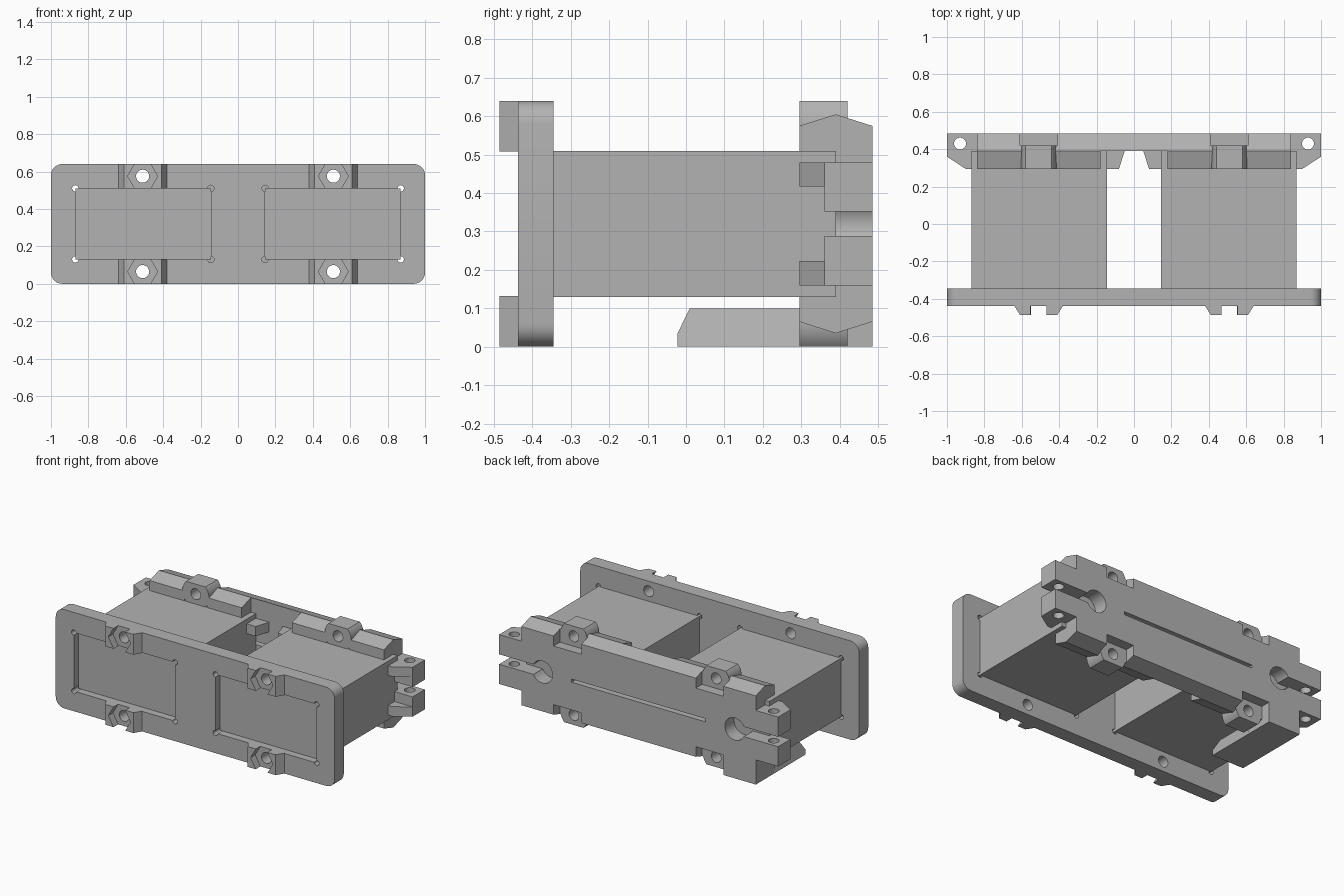
import bpy, bmesh, math

cube = bpy.data.objects.get("Cube")
if cube:
    bpy.data.objects.remove(cube, do_unlink=True)

grey = bpy.data.materials.new("plain_grey")
grey.use_nodes = True
grey.diffuse_color = (0.45, 0.45, 0.45, 1)
grey.node_tree.nodes["Principled BSDF"].inputs["Base Color"].default_value = (0.45, 0.45, 0.45, 1)

HEIGHT = 0.64
BOLT_X, BOLT_Z = 0.51, 0.575
SIDES = [(1, "left"), (-1, "right")]
LEVELS = [(1, "upper"), (-1, "lower")]


def prism(name, pts, axis, lo, hi, sx=1, sz=1):
    """Extrude a 2D outline along an axis, mirrored in x or about mid height."""
    place = {"x": lambda a, b, t: (t, a, b),
             "y": lambda a, b, t: (a, t, b),
             "z": lambda a, b, t: (a, b, t)}[axis]
    bm = bmesh.new()
    rings = []
    for t in (lo, hi):
        ring = []
        for a, b in pts:
            x, y, z = place(a, b, t)
            ring.append(bm.verts.new((sx * x, y, z if sz > 0 else HEIGHT - z)))
        rings.append(ring)
        bm.faces.new(ring)
    n = len(pts)
    for i in range(n):
        j = (i + 1) % n
        bm.faces.new((rings[0][i], rings[0][j], rings[1][j], rings[1][i]))
    bmesh.ops.recalc_face_normals(bm, faces=bm.faces)
    mesh = bpy.data.meshes.new(name)
    bm.to_mesh(mesh)
    bm.free()
    mesh.materials.append(grey)
    obj = bpy.data.objects.new(name, mesh)
    bpy.context.scene.collection.objects.link(obj)
    return obj


def box(name, x0, x1, y0, y1, z0, z1, sx=1, sz=1):
    return prism(name, [(x0, y0), (x1, y0), (x1, y1), (x0, y1)], "z", z0, z1, sx, sz)


def circle(cx, cy, r, n=32):
    return [(cx + r * math.cos(math.tau * i / n), cy + r * math.sin(math.tau * i / n))
            for i in range(n)]


def cut(obj, cutters):
    """Subtract the cutters, bake the result and remove them."""
    for c in cutters:
        c.hide_render = True
        m = obj.modifiers.new("cut", "BOOLEAN")
        m.operation, m.solver, m.object = "DIFFERENCE", "EXACT", c
    bpy.context.view_layer.update()
    graph = bpy.context.evaluated_depsgraph_get()
    baked = bpy.data.meshes.new_from_object(obj.evaluated_get(graph))
    obj.modifiers.clear()
    obj.data = baked
    for c in cutters:
        bpy.data.objects.remove(c, do_unlink=True)


def smooth(obj):
    obj.data.shade_smooth()
    obj.data.set_sharp_from_angle(angle=math.radians(30))


def bolt_bores(y0, y1):
    return [prism("bore", circle(BOLT_X, BOLT_Z, 0.035), "y", y0, y1, sx, sz)
            for sx, _ in SIDES for sz, _ in LEVELS]


# Front plate with rounded corners, block windows and corner reliefs
R = 0.06
outline = []
for k, (cx, cz) in enumerate([(1 - R, HEIGHT - R), (R - 1, HEIGHT - R), (R - 1, R), (1 - R, R)]):
    for i in range(9):
        a = (k + i / 8) * math.pi / 2
        outline.append((cx + R * math.cos(a), cz + R * math.sin(a)))
front_plate = prism("front_plate", outline, "y", -0.438, -0.345)
cutters = bolt_bores(-0.6, -0.2)
for sx, _ in SIDES:
    cutters.append(box("window", 0.145, 0.87, -0.6, -0.39, 0.13, 0.51, sx))
    for sz, _ in LEVELS:
        for x in (0.145, 0.87):
            cutters.append(prism("relief", circle(x, 0.51, 0.017, 16), "y", -0.6, -0.2, sx, sz))
cut(front_plate, cutters)
smooth(front_plate)

# Rear plate with roofed edges, keyholes, centre slot and bolt recesses
rear_plate = prism("rear_plate", [(0.39, 0.035), (0.39, 0.605), (0.485, 0.575), (0.485, 0.065)],
                   "x", -0.84, 0.84)
slot = box("slot", -0.48, 0.48, 0.3, 0.6, 0.31, 0.33)
cutters = bolt_bores(0.2, 0.6) + [slot]
for sx, _ in SIDES:
    cutters.append(prism("keyhole", circle(0.69, 0.32, 0.072), "y", 0.3, 0.6, sx))
    cutters.append(box("key_slot", 0.69, 0.9, 0.3, 0.6, 0.288, 0.352, sx))
    for sz, _ in LEVELS:
        cutters.append(box("recess", 0.41, 0.61, 0.42, 0.6, 0.51, 0.7, sx, sz))
cut(rear_plate, cutters)
smooth(rear_plate)

for sx, side in SIDES:
    # Long blocks joining the two plates
    box(side + "_block", 0.145, 0.87, -0.39, 0.39, 0.13, 0.51, sx)

    for sz, level in LEVELS:
        tag = side + "_" + level

        # Front nut holder with hexagonal pocket
        holder = prism(tag + "_nut_holder",
                       [(BOLT_X - 0.13, -0.438), (BOLT_X - 0.1, -0.486),
                        (BOLT_X + 0.1, -0.486), (BOLT_X + 0.13, -0.438)],
                       "z", 0.508, HEIGHT, sx, sz)
        cut(holder, [prism("hexagon", circle(BOLT_X, BOLT_Z, 0.08, 6), "y", -0.6, -0.4, sx, sz)])

        # Sloped rail gripping the block on either side of the bolt boss
        for name, x0, x1 in (("inner", 0.18, 0.43), ("outer", 0.59, 0.84)):
            prism(tag + "_" + name + "_rail",
                  [(0.295, 0.51), (0.295, 0.575), (0.39, 0.605), (0.39, 0.51)],
                  "x", x0, x1, sx, sz)

        # Rounded bolt boss, flattened at the outer edge
        boss = prism(tag + "_bolt_boss", circle(BOLT_X, BOLT_Z, 0.095, 48), "y", 0.295, 0.42, sx, sz)
        cut(boss, [box("trim_outer", 0, 1, 0.2, 0.6, HEIGHT, 0.9, sx, sz),
                   box("trim_inner", 0, 1, 0.2, 0.6, 0.3, 0.51, sx, sz),
                   prism("bore", circle(BOLT_X, BOLT_Z, 0.035), "y", 0.2, 0.6, sx, sz)])
        smooth(boss)

        # Outer lug with vertical pin hole and stepped front
        lug = prism(tag + "_lug",
                    [(0.84, 0.485), (1, 0.485), (1, 0.36), (0.9, 0.295), (0.84, 0.295)],
                    "z", 0.352, 0.48, sx, sz)
        cut(lug, [prism("pin_hole", circle(0.93, 0.43, 0.032), "z", 0.2, 0.6, sx, sz),
                  box("step", 0.8, 1.1, 0.2, 0.36, 0.3, 0.417, sx, sz)])
        smooth(lug)

        # Small inner clip beside the block
        prism(tag + "_inner_clip", [(0.145, 0.295), (0.08, 0.295), (0.05, 0.39), (0.145, 0.39)],
              "z", 0.417, 0.48, sx, sz)

# Bevelled foot running forward beneath the right block
foot = prism("foot", [(-0.022, 0), (-0.022, 0.035), (0.01, 0.1), (0.4, 0.1), (0.4, 0)],
             "x", -0.84, -0.61)
for v in foot.data.vertices:
    if v.co.z > 0.09:
        v.co.x += 0.03 if v.co.x < -0.7 else -0.03
box("foot_root", -0.84, -0.61, 0.295, 0.485, 0, 0.13)
